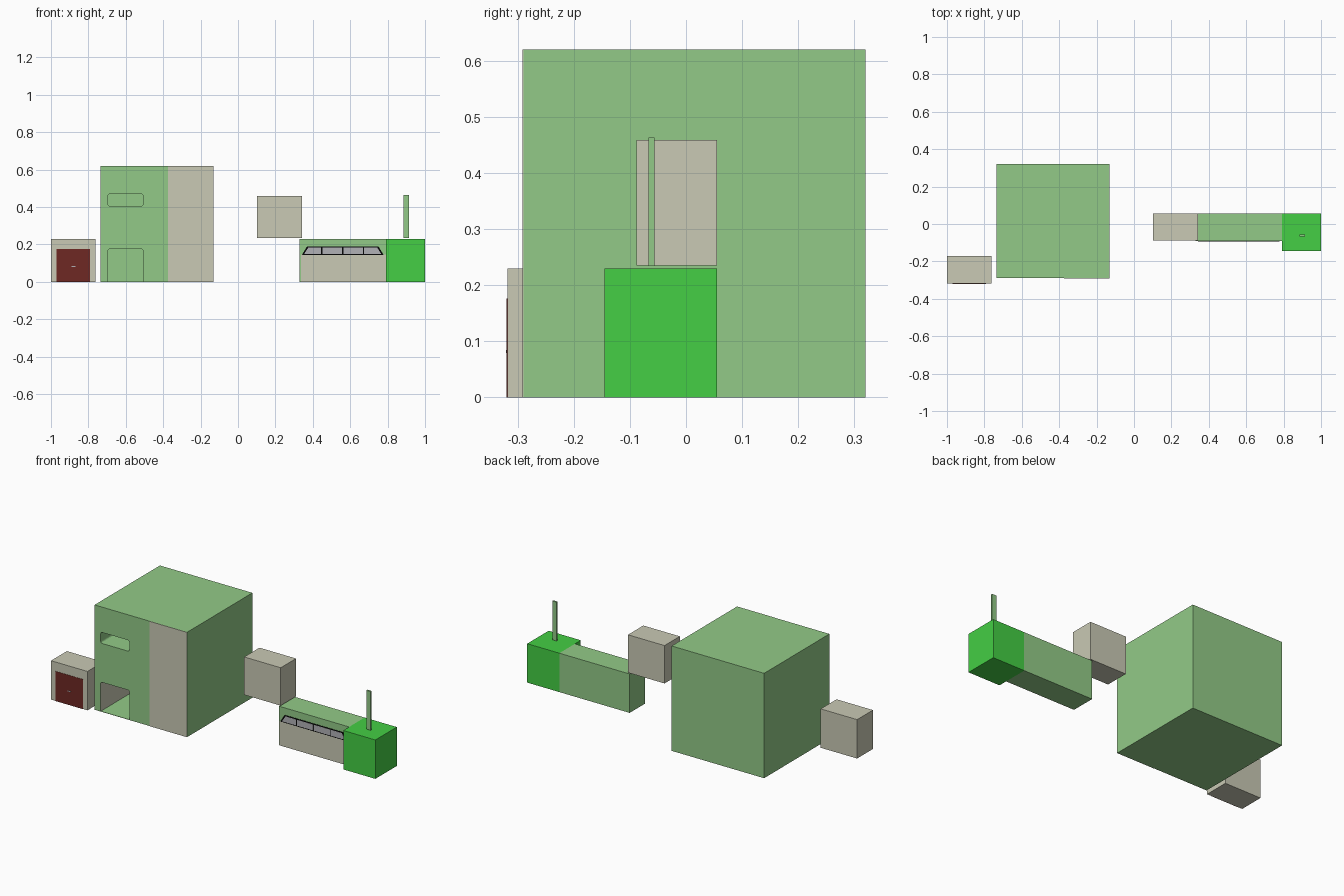
import bpy, bmesh, math

if "Cube" in bpy.data.objects:
    bpy.data.objects.remove(bpy.data.objects["Cube"])


def material(name, r, g, b):
    # sRGB 0-255 to linear viewport colour
    m = bpy.data.materials.new(name)
    m.diffuse_color = [(c / 255) ** 2.2 for c in (r, g, b)] + [1]
    m.use_nodes = True
    m.node_tree.nodes["Principled BSDF"].inputs["Base Color"].default_value = m.diffuse_color
    return m


GREEN = material("soft_green", 145, 201, 134)
BRIGHT = material("bright_green", 70, 205, 70)
BEIGE = material("beige", 200, 200, 179)
RED = material("dark_red", 110, 45, 40)
BLACK = material("black", 15, 15, 15)
GLASS = material("pane_grey", 175, 175, 180)


def prism(name, outline, y0, y1, *mats):
    """Extrude an (x, z) outline from y0 to y1."""
    bm = bmesh.new()
    face = bm.faces.new([bm.verts.new((x, y0, z)) for x, z in outline])
    ext = bmesh.ops.extrude_face_region(bm, geom=[face])
    verts = [v for v in ext["geom"] if isinstance(v, bmesh.types.BMVert)]
    bmesh.ops.translate(bm, verts=verts, vec=(0, y1 - y0, 0))
    bmesh.ops.recalc_face_normals(bm, faces=bm.faces)
    me = bpy.data.meshes.new(name)
    bm.to_mesh(me)
    bm.free()
    ob = bpy.data.objects.new(name, me)
    bpy.context.collection.objects.link(ob)
    for m in mats:
        me.materials.append(m)
    return ob


def box(name, x0, x1, y0, y1, z0, z1, *mats):
    return prism(name, [(x0, z0), (x1, z0), (x1, z1), (x0, z1)], y0, y1, *mats)


def rounded(x0, x1, z0, z1, r, bottom=True):
    """Rectangle outline with small rounded corners."""
    corners = [(x1 - r, z1 - r, 0), (x0 + r, z1 - r, 90)]
    if bottom:
        corners += [(x0 + r, z0 + r, 180), (x1 - r, z0 + r, 270)]
    pts = [(cx + r * math.cos(math.radians(a + t)), cz + r * math.sin(math.radians(a + t)))
           for cx, cz, a in corners for t in (0, 30, 60, 90)]
    return pts if bottom else pts + [(x0, z0), (x1, z0)]


# Shed with flush door and handle
box("shed", -1.0, -0.762, -0.318, -0.17, 0, 0.23, BEIGE)
box("shed_door", -0.97, -0.79, -0.3195, -0.317, 0, 0.176, RED)
box("door_handle", -0.89, -0.87, -0.321, -0.319, 0.079, 0.084, GLASS)

# Main block with a doorway and a window opening cut into the front
block = box("main_block", -0.735, -0.13, -0.29, 0.32, 0, 0.62, GREEN)
doorway = prism("doorway_cutter", rounded(-0.695, -0.508, 0.002, 0.175, 0.008, False),
                -0.35, 0.1, GREEN)
window = prism("window_cutter", rounded(-0.695, -0.508, 0.405, 0.47, 0.01),
               -0.35, 0.1, GREEN)
# Inner left wall of the doorway is beige
doorway.data.materials.append(BEIGE)
for p in doorway.data.polygons:
    if abs(p.normal.x) > 0.9:
        p.material_index = 1
for cutter in (doorway, window):
    mod = block.modifiers.new(cutter.name, "BOOLEAN")
    mod.operation = "DIFFERENCE"
    mod.solver = "EXACT"
    mod.material_mode = "TRANSFER"
    mod.object = cutter
    cutter.hide_render = True
    cutter.hide_set(True)
box("front_beige_panel", -0.375, -0.13, -0.2915, -0.289, 0, 0.62, BEIGE)

# Raised box
box("raised_box", 0.102, 0.341, -0.088, 0.055, 0.235, 0.459, BEIGE)

# Long wing with beige front and a four-pane window strip
box("long_wing", 0.33, 0.79, -0.09, 0.055, 0, 0.23, GREEN)
box("wing_front_panel", 0.336, 0.79, -0.0915, -0.089, 0, 0.145, BEIGE)
Z0, Z1, L, R, SLANT = 0.143, 0.188, 0.341, 0.779, 0.027
prism("window_frame", [(L, Z0), (R, Z0), (R - SLANT, Z1), (L + SLANT, Z1)],
      -0.0925, -0.089, BLACK)
bars = [L + 0.009, 0.448, 0.560, 0.672, R - 0.009]
for i in range(4):
    a, b = bars[i] + 0.003, bars[i + 1] - 0.003
    ta = a + (SLANT - 0.004 if i == 0 else 0)
    tb = b - (SLANT - 0.004 if i == 3 else 0)
    prism(f"window_pane_{i + 1}",
          [(a, Z0 + 0.005), (b, Z0 + 0.005), (tb, Z1 - 0.005), (ta, Z1 - 0.005)],
          -0.0935, -0.092, GLASS)

# End block with a slim chimney
box("end_block", 0.79, 1.0, -0.145, 0.055, 0, 0.23, BRIGHT)
box("chimney", 0.886, 0.914, -0.067, -0.056, 0.234, 0.463, GREEN)
